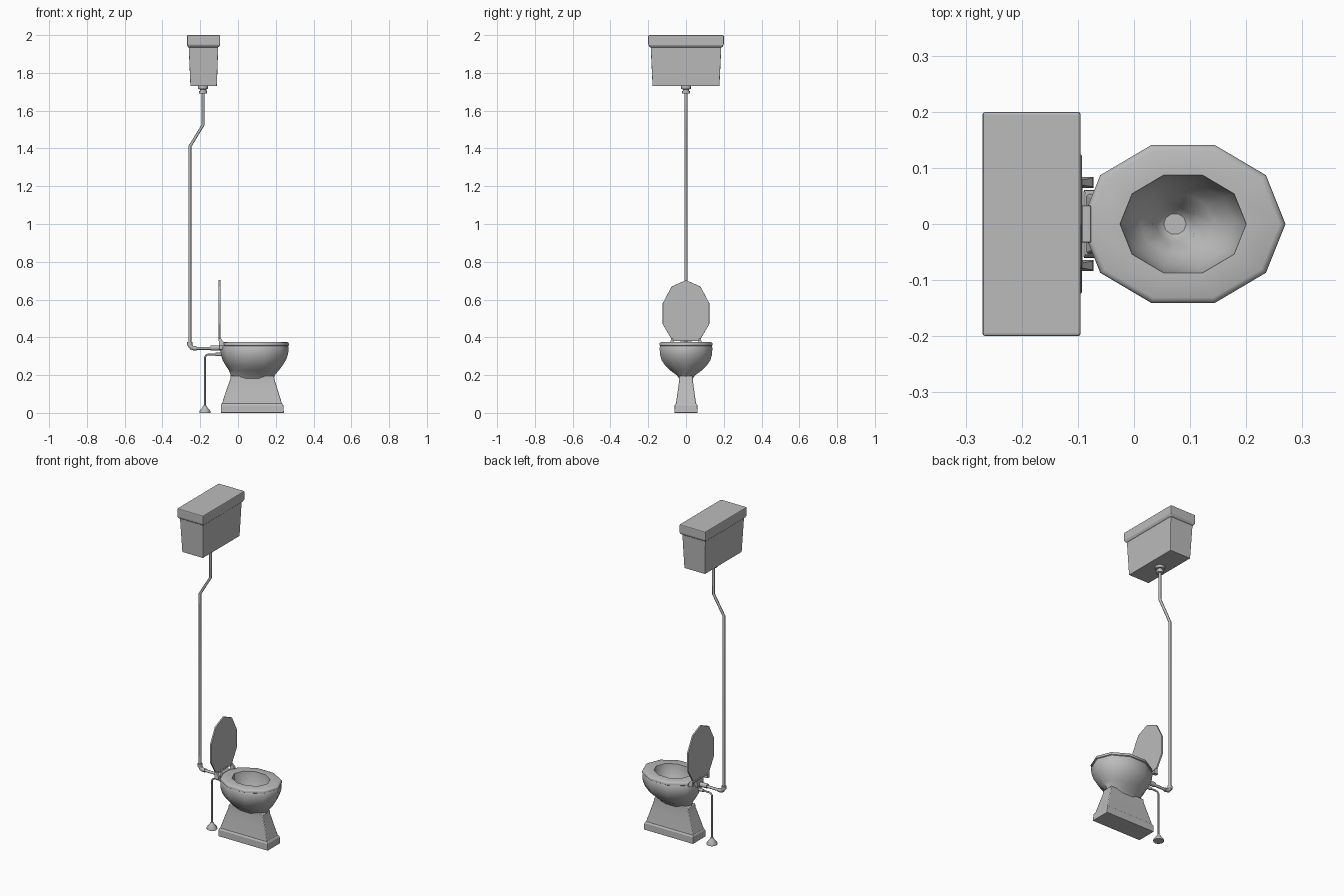
import bpy, bmesh, math

cube = bpy.data.objects.get("Cube")
if cube:
    bpy.data.objects.remove(cube, do_unlink=True)

grey = bpy.data.materials.new("plain_grey")
grey.use_nodes = True
COLOUR = (0.5, 0.5, 0.5, 1)
grey.diffuse_color = COLOUR
grey.node_tree.nodes["Principled BSDF"].inputs["Base Color"].default_value = COLOUR


def add_object(name, mesh, smooth=None, bevel=0):
    """Link a mesh, give it the material, optional bevel and shading."""
    mesh.materials.clear()
    mesh.materials.append(grey)
    obj = bpy.data.objects.new(name, mesh)
    bpy.context.collection.objects.link(obj)
    if bevel:
        mod = obj.modifiers.new("soft_edges", 'BEVEL')
        mod.width, mod.segments = bevel, 2
    if smooth:
        bpy.ops.object.select_all(action='DESELECT')
        obj.select_set(True)
        bpy.context.view_layer.objects.active = obj
        bpy.ops.object.shade_smooth_by_angle(angle=math.radians(smooth))
    return obj


def loft(name, rings, **style):
    """Skin a stack of equal-sized rings and cap both ends."""
    bm = bmesh.new()
    loops = [[bm.verts.new(p) for p in ring] for ring in rings]
    n = len(loops[0])
    for a, b in zip(loops, loops[1:]):
        for i in range(n):
            j = (i + 1) % n
            bm.faces.new((a[i], a[j], b[j], b[i]))
    bm.faces.new(loops[0][::-1])
    bm.faces.new(loops[-1])
    bmesh.ops.recalc_face_normals(bm, faces=bm.faces)
    mesh = bpy.data.meshes.new(name)
    bm.to_mesh(mesh)
    bm.free()
    return add_object(name, mesh, **style)


def oval(z, cx, rx, ry, sides=10, cy=0):
    steps = [2 * math.pi * i / sides for i in range(sides)]
    return [(cx + rx * math.cos(a), cy + ry * math.sin(a), z) for a in steps]


def rect(z, x0, x1, half, cy=0):
    return [(x0, cy - half, z), (x1, cy - half, z), (x1, cy + half, z), (x0, cy + half, z)]


def turned(name, x, profile, sides=12):
    """Round part standing on a vertical axis; profile is (z, radius)."""
    return loft(name, [oval(z, x, r, r, sides) for z, r in profile], smooth=40)


def pipe(name, radius, points):
    """Round pipe along a path in the middle plane."""
    curve = bpy.data.curves.new(name, 'CURVE')
    curve.dimensions = '3D'
    curve.bevel_depth, curve.bevel_resolution = radius, 2
    curve.use_fill_caps = True
    spline = curve.splines.new('POLY')
    spline.points.add(len(points) - 1)
    for p, (x, z) in zip(spline.points, points):
        p.co = (x, 0, z, 1)
    helper = bpy.data.objects.new(name + "_path", curve)
    bpy.context.collection.objects.link(helper)
    bpy.context.view_layer.update()
    graph = bpy.context.evaluated_depsgraph_get()
    mesh = bpy.data.meshes.new_from_object(helper.evaluated_get(graph))
    bpy.data.objects.remove(helper, do_unlink=True)
    return add_object(name, mesh, smooth=50)


# Cistern high on the wall, with an overhanging lid
loft("cistern", [rect(1.73, -.252, -.112, .177), rect(1.96, -.262, -.104, .188)], bevel=.003)
loft("cistern_lid", [rect(1.935, -.264, -.102, .19), rect(1.948, -.27, -.095, .2),
                     rect(2, -.27, -.095, .2)], bevel=.005)

# Flush pipe with its couplings
turned("cistern_outlet", -.185, [(1.735, .027), (1.715, .027), (1.713, .017),
                                 (1.705, .017), (1.703, .022), (1.69, .022)])
pipe("flush_pipe", .008, [(-.185, 1.72), (-.185, 1.525), (-.255, 1.41), (-.255, .36)])
turned("elbow_collar", -.255, [(.358, .014), (.375, .014)])
pipe("flush_elbow", .012, [(-.255, .372), (-.254, .358), (-.246, .346), (-.232, .342), (-.22, .342)])
pipe("flush_inlet", .008, [(-.235, .342), (-.08, .342)])
pipe("inlet_collar", .014, [(-.145, .344), (-.07, .344)])

# Water supply from the floor
turned("supply_foot", -.175, [(0, .03), (.01, .029), (.028, .014), (.04, .008)])
pipe("supply_pipe", .005, [(-.175, .03), (-.175, .295), (-.168, .306), (-.155, .31), (-.07, .31)])
pipe("supply_nut", .009, [(-.118, .31), (-.07, .31)])

# Pedestal on its plinth
loft("plinth", [rect(0, -.09, .243, .061), rect(.04, -.09, .24, .06),
                rect(.05, -.086, .234, .054)], bevel=.003)
loft("pedestal", [rect(.045, -.086, .234, .054), rect(.12, -.062, .211, .043),
                  rect(.175, -.042, .194, .036), rect(.198, -.038, .19, .036)],
     smooth=35, bevel=.004)

# Bowl: up the outside, over the rim, down to the drain
bowl_profile = [
    (.18, .076, .112, .036), (.2, .078, .117, .052), (.225, .084, .132, .088),
    (.25, .085, .15, .115), (.28, .086, .168, .136), (.31, .087, .178, .145),
    (.345, .0875, .181, .147), (.354, .0875, .177, .143), (.357, .0875, .182, .148),
    (.366, .0875, .1825, .148), (.372, .0875, .179, .145), (.375, .0875, .172, .138),
    (.375, .0875, .1125, .0915), (.355, .0875, .111, .09), (.3, .083, .096, .078),
    (.26, .077, .065, .055), (.24, .073, .04, .038), (.215, .073, .034, .032),
    (.203, .073, .02, .019)]
loft("bowl", [oval(*row) for row in bowl_profile], smooth=42)

# Raised seat cover, cut flat along its hinge line
cover = [(y, max(z, .39)) for _, y, z in
         [(0, .13 * math.sin(a), .525 + .178 * math.cos(a))
          for a in [math.pi * i / 5 for i in range(10)]]]
loft("seat_cover", [[(x, y, z) for y, z in cover] for x in (-.103, -.093)], bevel=.002)

# Hinge bar and the two wedge-shaped hinges
loft("rear_block", [rect(.335, -.1, -.07, .03), rect(.378, -.095, -.077, .033)], bevel=.002)
loft("hinge_bar", [rect(.38, -.104, -.092, .075), rect(.392, -.104, -.092, .075)], bevel=.002)
for side, y in (("left", .074), ("right", -.074)):
    loft(side + "_hinge", [rect(.355, -.1, -.072, .01, y), rect(.373, -.1, -.074, .008, y),
                           rect(.395, -.102, -.092, .005, y)], bevel=.001)
